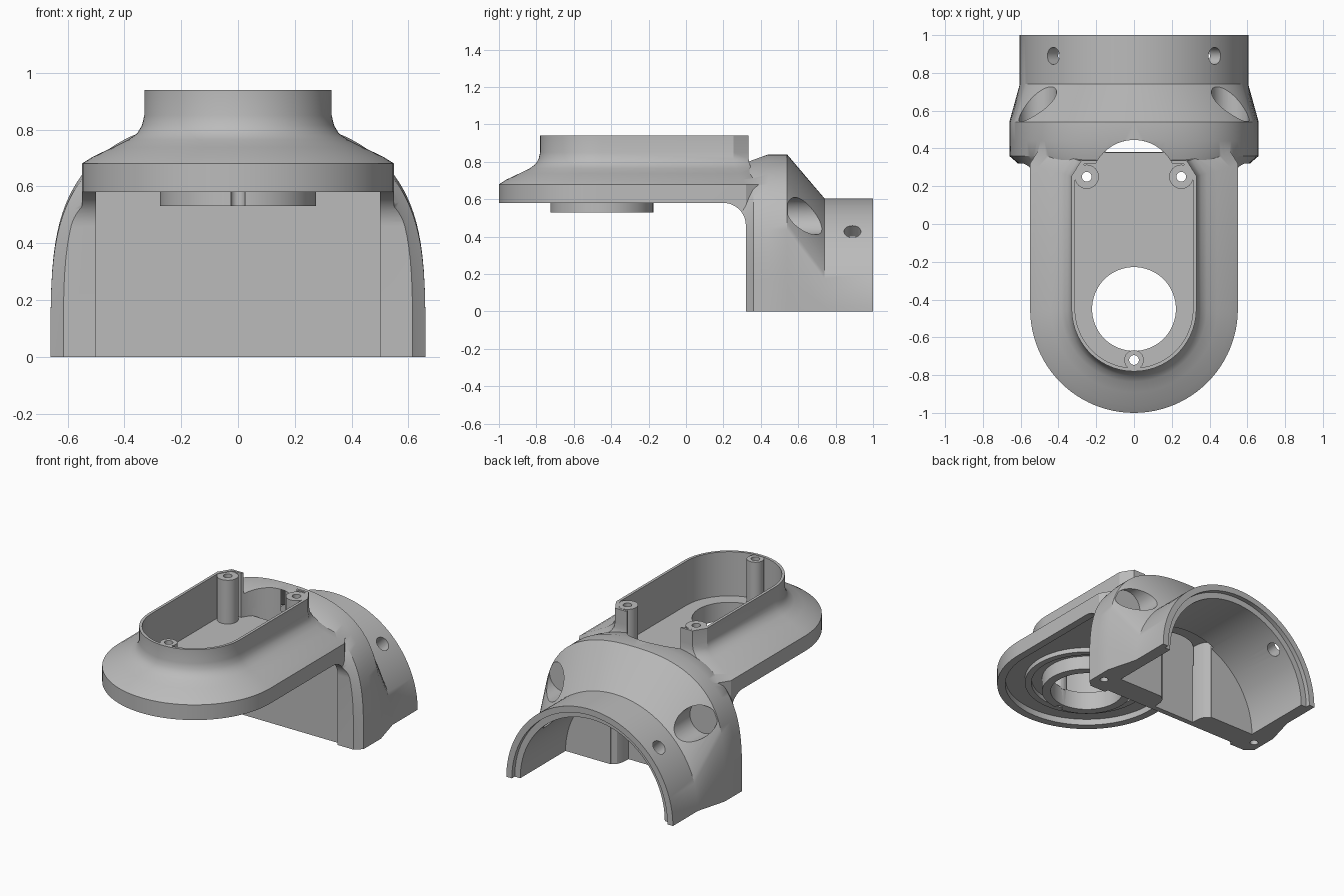
import bpy, bmesh
from math import sin, cos, pi, copysign
from mathutils import Vector

cube = bpy.data.objects.get("Cube")
if cube:
    bpy.data.objects.remove(cube, do_unlink=True)

grey = bpy.data.materials.new("plain grey")
grey.use_nodes = True
grey.diffuse_color = (0.5, 0.5, 0.5, 1)
grey.node_tree.nodes["Principled BSDF"].inputs["Base Color"].default_value = (0.5, 0.5, 0.5, 1)


def loft(name, rings):
    """Closed solid skinned through rings of equal point count."""
    bm = bmesh.new()
    rows = [[bm.verts.new(p) for p in ring] for ring in rings]
    n = len(rows[0])
    for a, b in zip(rows, rows[1:]):
        for i in range(n):
            j = (i + 1) % n
            bm.faces.new((a[i], a[j], b[j], b[i]))
    bm.faces.new(rows[0])
    bm.faces.new(rows[-1])
    bmesh.ops.recalc_face_normals(bm, faces=bm.faces)
    mesh = bpy.data.meshes.new(name)
    bm.to_mesh(mesh)
    bm.free()
    mesh.materials.append(grey)
    ob = bpy.data.objects.new(name, mesh)
    bpy.context.collection.objects.link(ob)
    return ob


def cylinder(name, start, end, r, n=48):
    start, end = Vector(start), Vector(end)
    axis = (end - start).normalized()
    u = axis.orthogonal().normalized()
    v = axis.cross(u)
    ring = [(u * cos(2 * pi * i / n) + v * sin(2 * pi * i / n)) * r for i in range(n)]
    return loft(name, [[c + p for p in ring] for c in (start, end)])


def stadium(r, z, back, taper=0.05, n=48):
    """Round front, straight sides, flat back with trimmed corners."""
    pts = [(r * cos(pi * i / n), -0.45 - r * sin(pi * i / n), z) for i in range(n + 1)]
    return pts + [(-r, back - 0.08, z), (taper - r, back, z),
                  (r - taper, back, z), (r, back - 0.08, z)]


def arch(y, a, b, p, q, n=64):
    """Half superellipse section standing on the ground plane."""
    ring = []
    for i in range(n + 1):
        c, s = cos(pi * i / n), max(sin(pi * i / n), 0)
        ring.append((copysign(a * abs(c) ** (2 / p), c), y, b * s ** (2 / q) if 0 < i < n else 0))
    return ring


def combine(target, other, operation):
    mod = target.modifiers.new("combine", 'BOOLEAN')
    mod.operation = operation
    mod.solver = 'EXACT'
    mod.object = other
    bpy.context.view_layer.objects.active = target
    bpy.ops.object.modifier_apply(modifier=mod.name)
    bpy.data.objects.remove(other, do_unlink=True)


def cut(other):
    combine(body, other, 'DIFFERENCE')


def add(other):
    combine(body, other, 'UNION')


# Arched rear body with a flared front, a ridge and a round rear sleeve
sections = [(0.12, 0.549, 0.69, 8, 8), (0.2, 0.557, 0.71, 5, 5), (0.26, 0.575, 0.75, 3.8, 4.4),
            (0.3, 0.595, 0.785, 3, 4), (0.33, 0.625, 0.81, 2.6, 3.8), (0.36, 0.66, 0.82, 2.4, 3.8),
            (0.44, 0.66, 0.84, 2.4, 3.8), (0.54, 0.66, 0.84, 2.4, 3.8),
            (0.74, 0.605, 0.605, 2, 2), (1.0, 0.605, 0.605, 2, 2)]
body = loft("bracket_housing", [arch(*s) for s in sections])

# Round-nosed head flaring up into the raised boss
profile = [(0.55, 0.45, 0.4), (0.55, 0.68, 0.4), (0.51, 0.705, 0.38), (0.44, 0.738, 0.36),
           (0.385, 0.765, 0.35), (0.355, 0.787, 0.34), (0.338, 0.815, 0.335),
           (0.33, 0.85, 0.335), (0.33, 0.94, 0.335)]
add(loft("head", [stadium(*p) for p in profile]))

# Underside fillet between the head and the legs
fillet = [(-1.2, -0.1), (0.32, -0.1)]
fillet += [(0.2 + 0.12 * cos(pi * i / 24), 0.46 + 0.12 * sin(pi * i / 24)) for i in range(13)]
fillet += [(-1.2, 0.58)]
cut(loft("fillet_cutter", [[(x, y, z) for y, z in fillet] for x in (-1, 1)]))

# Recess below the head, running down the front panel
cut(loft("under_recess", [stadium(0.5, z, 0.345, 0) for z in (-0.1, 0.62)]))

# Boss interior and its open back
cut(loft("boss_interior", [stadium(0.312, z, 0.32) for z in (0.65, 1.1)]))
cut(cylinder("back_opening", (0, 0.22, 0.65), (0, 0.22, 1.1), 0.225))

# Rear bore and its end step
cut(cylinder("rear_bore", (0, 0.5, 0), (0, 1.1, 0), 0.525, 96))
cut(cylinder("end_step", (0, 0.97, 0), (0, 1.1, 0), 0.565, 96))

# Cable channel in the wall, with its passage up to the boss
side = [(0.15, 0.38), (0.155, 0.44), (0.17, 0.475), (0.2, 0.495), (0.2, 0.52)]
outline = side + [(-x, y) for x, y in reversed(side)]
cut(loft("channel", [[(x, y, z) for x, y in outline] for z in (-0.1, 0.53)]))
arc = [(0.225 * cos(pi * (0.25 + i / 32)), 0.22 + 0.225 * sin(pi * (0.25 + i / 32)))
       for i in range(17)]
cut(loft("passage", [[(x, y, z) for x, y in arc] for z in (0.4, 0.7)]))

# Screw pockets, sleeve holes and foot holes on both sides
for s in (-1, 1):
    cut(cylinder("screw_pocket", (s * 0.51, 0.545, 0.51), (s * 0.51, 1.1, 0.51), 0.1))
    cut(cylinder("sleeve_hole", (s * 0.3, 0.89, 0.3), (s * 0.6, 0.89, 0.6), 0.045, 32))
    cut(cylinder("foot_hole", (s * 0.6, 0.43, -0.1), (s * 0.6, 0.43, 0.15), 0.025, 24))

# Collar and guide ring under the head
add(cylinder("collar", (0, -0.45, 0.53), (0, -0.45, 0.635), 0.275, 64))
guide = cylinder("guide_ring", (0, -0.45, 0.59), (0, -0.45, 0.632), 0.38, 64)
combine(guide, cylinder("ring_hole", (0, -0.45, 0.5), (0, -0.45, 0.7), 0.34, 64), 'DIFFERENCE')
add(guide)
add(cylinder("collar_lug", (0, -0.708, 0.53), (0, -0.708, 0.633), 0.028, 24))
cut(cylinder("main_hole", (0, -0.45, 0.4), (0, -0.45, 0.75), 0.222, 64))

# Screw posts inside the boss
for x, y, r in ((-0.25, 0.25, 0.064), (0.25, 0.25, 0.064), (0, -0.72, 0.052)):
    add(cylinder("post", (x, y, 0.64), (x, y, 0.937), r, 32))
    cut(cylinder("post_hole", (x, y, 0.5), (x, y, 1.1), 0.026, 24))

bpy.ops.object.select_all(action='DESELECT')
body.select_set(True)
bpy.context.view_layer.objects.active = body
bpy.ops.object.shade_smooth_by_angle(angle=pi / 6)
